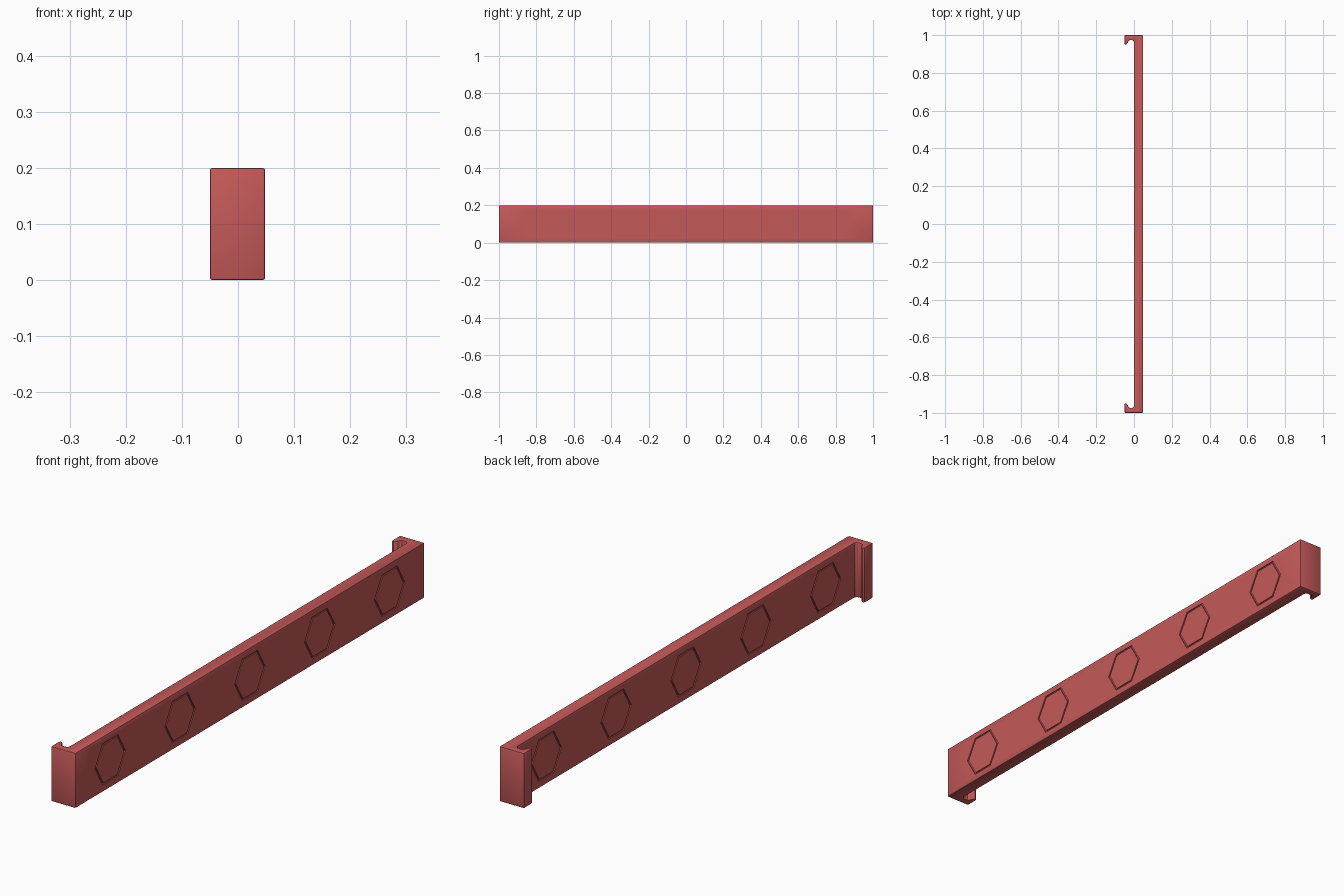
import bpy, bmesh, math

if "Cube" in bpy.data.objects:
    bpy.data.objects.remove(bpy.data.objects["Cube"])

red = bpy.data.materials.new("soft_red")
red.diffuse_color = (0.56, 0.10, 0.10, 1)
red.use_nodes = True
red.node_tree.nodes["Principled BSDF"].inputs["Base Color"].default_value = red.diffuse_color

HEIGHT = 0.2


def make_object(name, bm):
    bmesh.ops.recalc_face_normals(bm, faces=bm.faces)
    mesh = bpy.data.meshes.new(name)
    bm.to_mesh(mesh)
    bm.free()
    mesh.materials.append(red)
    ob = bpy.data.objects.new(name, mesh)
    bpy.context.collection.objects.link(ob)
    return ob


# Clip strip: long plate with an inward-turned hook at each end
hook = [(0.048, 1.0), (-0.05, 1.0), (-0.05, 0.952), (-0.042, 0.949),
        (-0.033, 0.957), (-0.030, 0.968), (-0.024, 0.973),
        (-0.006, 0.973), (0.0, 0.965)]
profile = hook + [(x, -y) for x, y in reversed(hook)]
bm = bmesh.new()
base = bm.faces.new([bm.verts.new((x, y, 0)) for x, y in profile])
top = bmesh.ops.extrude_face_region(bm, geom=[base])["geom"]
bmesh.ops.translate(bm, vec=(0, 0, HEIGHT),
                    verts=[v for v in top if isinstance(v, bmesh.types.BMVert)])
strip = make_object("clip_strip", bm)

# Softened outer edges
bevel = strip.modifiers.new("edge_rounding", 'BEVEL')
bevel.width = 0.004
bevel.segments = 2
bevel.limit_method = 'ANGLE'
bevel.angle_limit = math.radians(50)


# Hexagonal ring grooves on both broad sides
def add_hex_ring(bm, x0, x1, cy, outer, inner):
    rings = []
    for x in (x0, x1):
        for r in (outer, inner):
            rings.append([bm.verts.new((x, cy + r * math.cos(k * math.pi / 3),
                                        HEIGHT / 2 + r * math.sin(k * math.pi / 3)))
                          for k in range(6)])
    o0, i0, o1, i1 = rings
    for a, b in ((o0, o1), (o1, i1), (i1, i0), (i0, o0)):
        for k in range(6):
            n = (k + 1) % 6
            bm.faces.new((a[k], a[n], b[n], b[k]))


bm = bmesh.new()
for i in range(-2, 3):
    for x0, x1 in ((-0.01, 0.004), (0.044, 0.058)):
        add_hex_ring(bm, x0, x1, i * 0.4, 0.087, 0.080)
cutter = make_object("hex_groove_cutter", bm)
cutter.hide_render = True
cutter.hide_viewport = False
cutter.display_type = 'WIRE'

cut = strip.modifiers.new("hex_grooves", 'BOOLEAN')
cut.operation = 'DIFFERENCE'
cut.solver = 'EXACT'
cut.object = cutter

# Smooth the rounded edges, keep groove edges crisp
bpy.context.view_layer.objects.active = strip
strip.select_set(True)
for m in ("edge_rounding", "hex_grooves"):
    bpy.ops.object.modifier_apply(modifier=m)
bpy.data.objects.remove(cutter)
bpy.ops.object.shade_smooth_by_angle(angle=math.radians(30))
